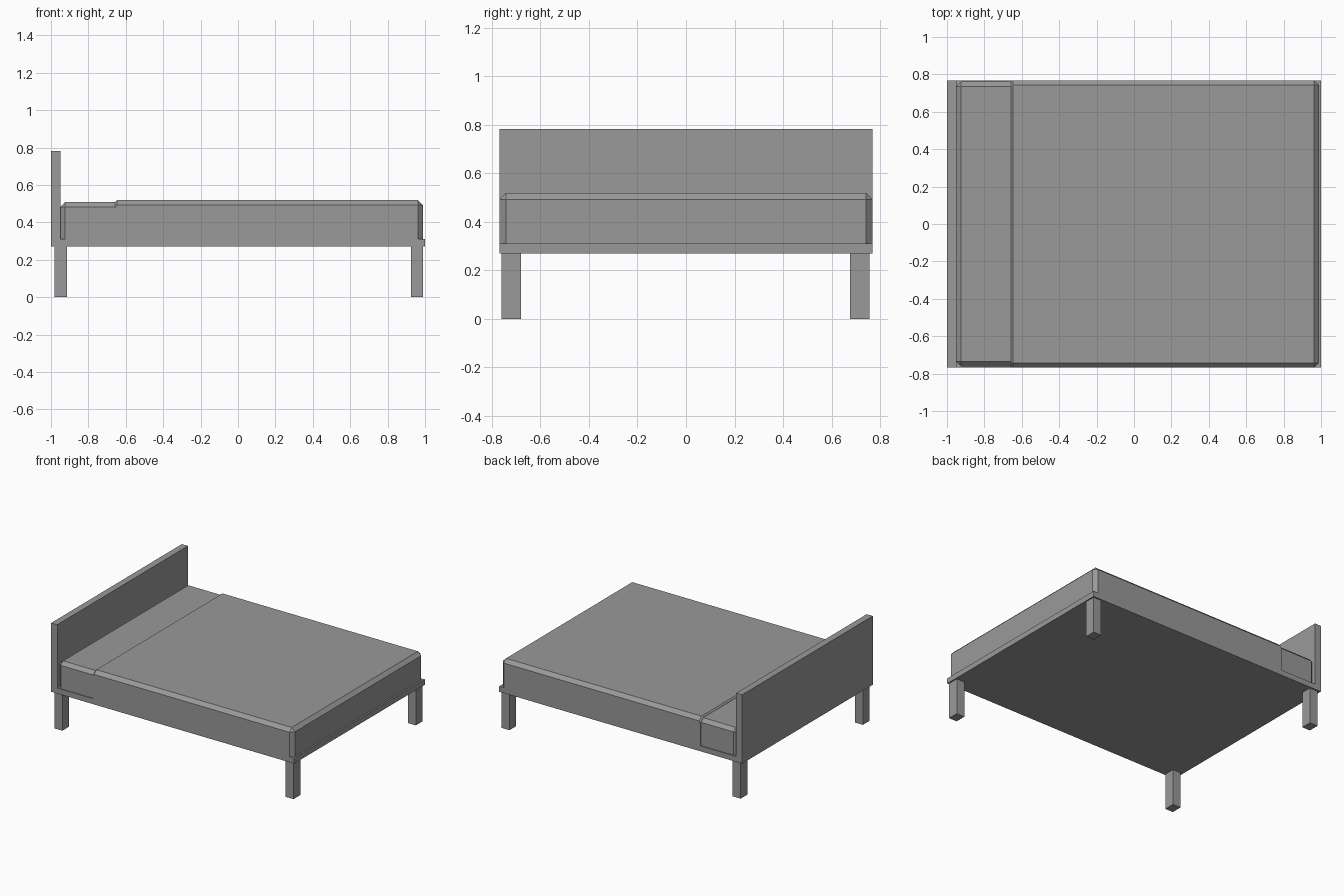
import bpy
import bmesh

cube = bpy.data.objects.get("Cube")
if cube:
    bpy.data.objects.remove(cube, do_unlink=True)

# Single flat grey
grey = bpy.data.materials.new("plain_grey")
grey.use_nodes = True
colour = (0.32, 0.32, 0.32, 1)
grey.diffuse_color = colour
grey.node_tree.nodes["Principled BSDF"].inputs["Base Color"].default_value = colour


def box(name, low, high, *bevels):
    """Box between two corners; each bevel is (width, edge rule on its two end points)."""
    bm = bmesh.new()
    bmesh.ops.create_cube(bm, size=1)
    for v in bm.verts:
        v.co = [high[i] if v.co[i] > 0 else low[i] for i in range(3)]
    for width, rule in bevels:
        edges = [e for e in bm.edges if rule(e.verts[0].co, e.verts[1].co)]
        bmesh.ops.bevel(bm, geom=edges, offset=width, offset_type='OFFSET',
                        segments=1, profile=0.5, affect='EDGES')
    bmesh.ops.recalc_face_normals(bm, faces=bm.faces[:])
    mesh = bpy.data.meshes.new(name)
    bm.to_mesh(mesh)
    bm.free()
    mesh.materials.append(grey)
    obj = bpy.data.objects.new(name, mesh)
    bpy.context.collection.objects.link(obj)
    return obj


half_width = 0.768
base, deck = 0.27, 0.31
head_x, hem_x = -0.95, -0.657

# Bed frame and headboard
box("bed_frame", (head_x, -half_width, base), (1, half_width, deck))
box("headboard", (-1, -half_width, base), (head_x, half_width, 0.782))

# Four square legs
for x, end in ((-0.947, "head"), (0.957, "foot")):
    for y, side in ((-0.72, "right"), (0.717, "left")):
        box(f"{end}_leg_{side}", (x - 0.033, y - 0.04, 0), (x + 0.033, y + 0.04, base))

# Mattress: chamfered everywhere except along the bottom
box("mattress", (head_x, -0.761, deck), (0.97, 0.761, 0.508),
    (0.025, lambda a, b: max(a.z, b.z) > 0.5))


# Blanket: chamfered over the foot and sides, with a thin sloped hem at the head end
def draped_edge(a, b):
    return max(a.z, b.z) > 0.5 and max(a.x, b.x) > 0


def hem_edge(a, b):
    return max(a.x, b.x) < hem_x + 0.001 and min(a.z, b.z) > 0.48


box("blanket", (hem_x, -half_width, deck), (0.988, half_width, 0.519),
    (0.026, draped_edge), (0.01, hem_edge))
